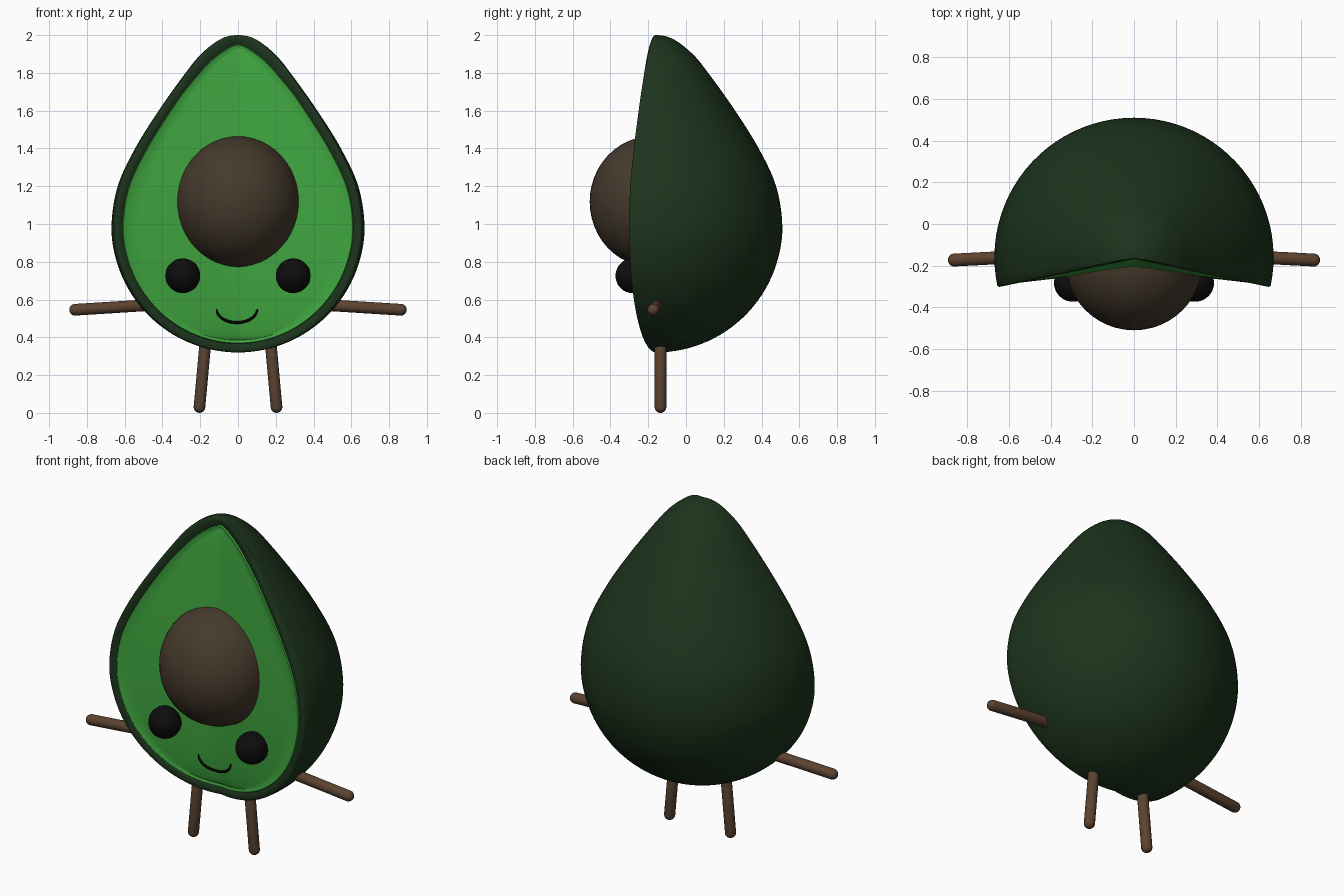
import bpy, bmesh
from math import sin, cos, pi, radians
from mathutils import Vector

if "Cube" in bpy.data.objects:
    bpy.data.objects.remove(bpy.data.objects["Cube"])

AXIS_Y = -0.16          # vertical axis of the revolved body
WEDGE = radians(11.7)   # how far the skin wraps past the half turn


def material(name, rgb):
    m = bpy.data.materials.new(name)
    m.diffuse_color = (*rgb, 1)
    m.use_nodes = True
    m.node_tree.nodes["Principled BSDF"].inputs["Base Color"].default_value = m.diffuse_color
    return m


SKIN = material("dark_green", (0.012, 0.034, 0.012))
FLESH = material("bright_green", (0.05, 0.38, 0.05))
PIT = material("pit_brown", (0.06, 0.042, 0.025))
WOOD = material("limb_brown", (0.105, 0.056, 0.03))
BLACK = material("black", (0.004, 0.004, 0.004))


def finish(name, bm, mat, angle=40):
    me = bpy.data.meshes.new(name)
    bm.to_mesh(me)
    bm.free()
    ob = bpy.data.objects.new(name, me)
    bpy.context.collection.objects.link(ob)
    me.materials.append(mat)
    bpy.ops.object.select_all(action='DESELECT')
    ob.select_set(True)
    bpy.context.view_layer.objects.active = ob
    bpy.ops.object.shade_smooth_by_angle(angle=radians(angle))
    return ob


def grid(name, rows, mat):
    bm = bmesh.new()
    vs = [[bm.verts.new(p) for p in row] for row in rows]
    for a, b in zip(vs, vs[1:]):
        for j in range(len(a) - 1):
            bm.faces.new((a[j], b[j], b[j + 1], a[j + 1]))
    bmesh.ops.remove_doubles(bm, verts=bm.verts, dist=1e-5)
    bmesh.ops.dissolve_degenerate(bm, edges=bm.edges, dist=1e-5)
    return finish(name, bm, mat)


def catmull(pts, n):
    out = []
    for a, b, c, d in zip(pts, pts[1:], pts[2:], pts[3:]):
        for k in range(n):
            t = k / n
            out.append(0.5 * (2 * b + (c - a) * t + (2 * a - 5 * b + 4 * c - d) * t * t
                              + (3 * b - a - 3 * c + d) * t ** 3))
    return out + [pts[-2]]


# Half outline of the body: tapered top, round bottom
key = [Vector(p) for p in ((0, 2.0), (0.09, 1.98), (0.195, 1.9), (0.285, 1.79), (0.42, 1.6),
                           (0.545, 1.4), (0.637, 1.2), (0.67, 0.99))]
key += [Vector((0.67 * cos(pi / 12 * k), 0.99 - 0.67 * sin(pi / 12 * k))) for k in range(1, 7)]
key[-1].x = 0
mirrored = lambda p: Vector((-p.x, p.y))
outline = catmull([mirrored(key[1])] + key + [mirrored(key[-2])], 5)
normals = []
for i, p in enumerate(outline):
    a = outline[i - 1] if i else mirrored(outline[1])
    b = outline[i + 1] if i < len(outline) - 1 else mirrored(outline[-2])
    t = (b - a).normalized()
    normals.append(Vector((-t.y, t.x)))


def inset(i, d):
    """Outline point moved inwards by d, pinched to a point near the tip."""
    q = outline[i] - normals[i] * d
    q.x = max(0, q.x - 0.67 * d * max(0, (q.y - 1.7) / 0.25))
    return q


def rim(i, d, forward, side):
    q = inset(i, d)
    return (side * q.x * cos(WEDGE), AXIS_Y - q.x * sin(WEDGE) - forward, q.y)


# Skin: revolved shell with a rounded rim turned inwards at the front
RIM = ((0.046, 0.0), (0.03, 0.008), (0.01, 0.008), (0.003, 0.004))
rows = []
for i, p in enumerate(outline):
    arc = []
    for k in range(49):
        th = -WEDGE + (pi + 2 * WEDGE) * k / 48
        arc.append((p.x * cos(th), AXIS_Y + p.x * sin(th), p.y))
    rows.append([rim(i, d, f, 1) for d, f in RIM] + arc + [rim(i, d, f, -1) for d, f in RIM[::-1]])
grid("skin", rows, SKIN)


# Flesh: shallow folded face with a small raised border
def flesh_y(x, q):
    mid, edge = AXIS_Y - 0.09 * q - 0.004, AXIS_Y - q * sin(WEDGE) - 0.004
    return mid + (edge - mid) * min(1, abs(x) / max(q * cos(WEDGE), 1e-4))


rows = []
for i in range(len(outline)):
    q = inset(i, 0.065)
    w = q.x * cos(WEDGE)
    border = ((0.046, 0.0), (0.05, 0.008), (0.057, 0.008))
    inner = [(w * k / 8, flesh_y(w * k / 8, q.x), q.y) for k in range(-8, 9)]
    rows.append([rim(i, d, f, -1) for d, f in border] + inner
                + [rim(i, d, f, 1) for d, f in border[::-1]])
grid("flesh", rows, FLESH)


def ellipsoid(name, center, radii, mat):
    bm = bmesh.new()
    bmesh.ops.create_uvsphere(bm, u_segments=48, v_segments=24, radius=1)
    bmesh.ops.scale(bm, vec=radii, verts=bm.verts)
    bmesh.ops.translate(bm, vec=center, verts=bm.verts)
    return finish(name, bm, mat)


def capsule(name, a, b, r, mat):
    a, b = Vector(a), Vector(b)
    bm = bmesh.new()
    bmesh.ops.create_uvsphere(bm, u_segments=24, v_segments=13, radius=r)
    for v in bm.verts:
        if v.co.z > 0:
            v.co.z += (b - a).length
    rot = (b - a).to_track_quat('Z', 'Y')
    for v in bm.verts:
        v.co = rot @ v.co + a
    return finish(name, bm, mat)


# Pit, eyes and limbs
ellipsoid("pit", (0, -0.18, 1.118), (0.33, 0.33, 0.347), PIT)
for side, label in ((-1, "left"), (1, "right")):
    ellipsoid(label + "_eye", (side * 0.292, -0.283, 0.726), (0.092, 0.09, 0.092), BLACK)
    capsule(label + "_arm", (side * 0.48, -0.153, 0.57), (side * 0.862, -0.173, 0.546), 0.031, WOOD)
    capsule(label + "_leg", (side * 0.172, -0.135, 0.38), (side * 0.204, -0.135, 0.031), 0.031, WOOD)

# Smile: thin arc tapered at both ends, lying on the flesh
curve = bpy.data.curves.new("smile_path", 'CURVE')
curve.dimensions = '3D'
curve.bevel_depth = 0.0075
curve.bevel_resolution = 2
curve.use_fill_caps = True
sp = curve.splines.new('POLY')
N = 20
sp.points.add(N)
for k, pt in enumerate(sp.points):
    u = 2 * k / N - 1
    x, z = 0.108 * sin(u * pi / 2), 0.55 - 0.072 * cos(u * pi / 2)
    pt.co = (x - 0.006, flesh_y(x, 0.4) - 0.004, z, 1)
    pt.radius = 1 - 0.5 * u ** 4
tmp = bpy.data.objects.new("smile_path", curve)
bpy.context.collection.objects.link(tmp)
bpy.context.view_layer.update()
bm = bmesh.new()
bm.from_mesh(tmp.to_mesh())
tmp.to_mesh_clear()
bpy.data.objects.remove(tmp)
finish("smile", bm, BLACK)
